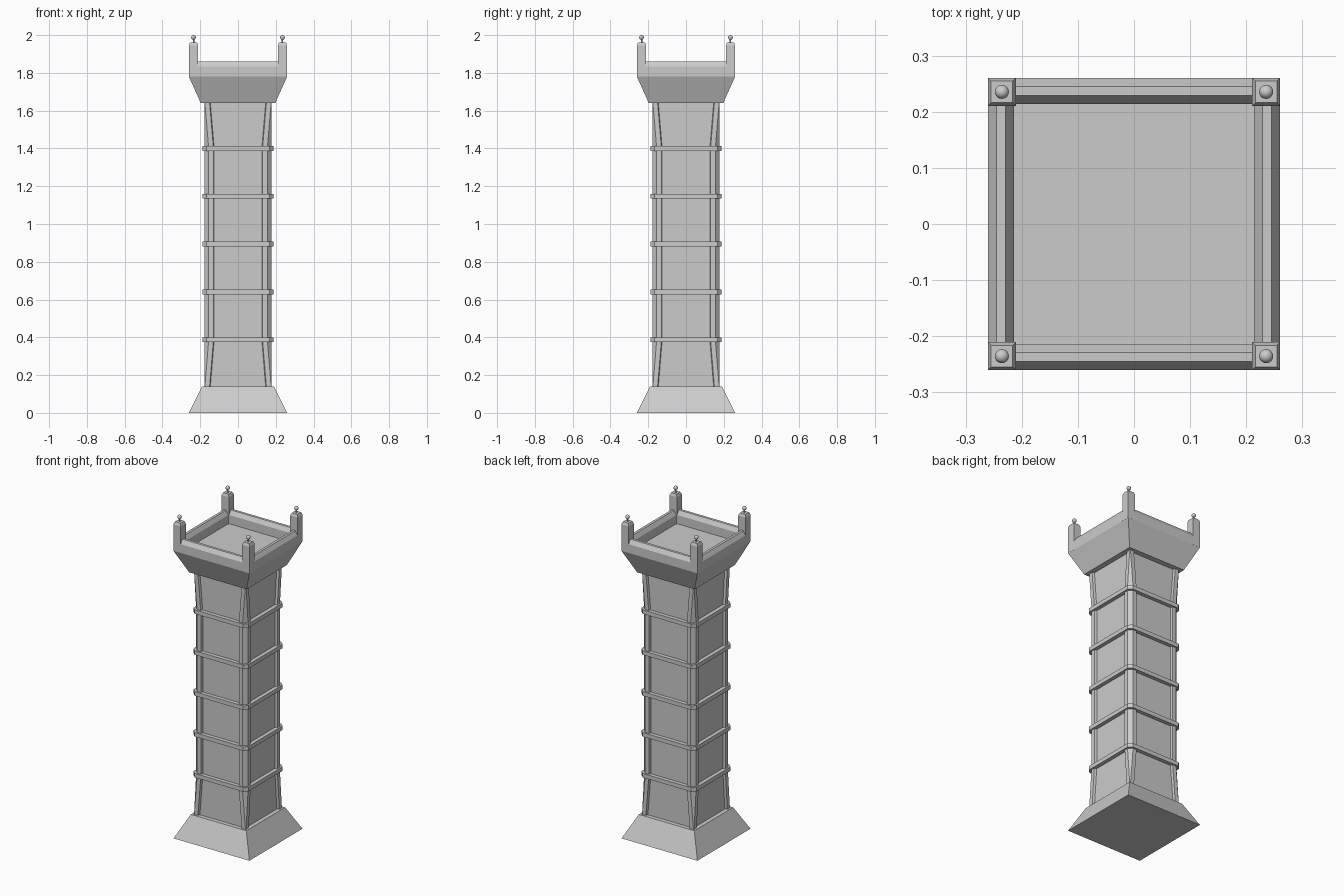
import bpy, bmesh, math

if "Cube" in bpy.data.objects:
    bpy.data.objects.remove(bpy.data.objects["Cube"])

def loft(name, rings):
    """Skin a stack of matching 3D rings and cap both ends."""
    bm = bmesh.new()
    loops = [[bm.verts.new(p) for p in r] for r in rings]
    n = len(rings[0])
    for a, b in zip(loops, loops[1:]):
        for i in range(n):
            j = (i + 1) % n
            bm.faces.new((a[i], a[j], b[j], b[i]))
    bm.faces.new(loops[0][::-1])
    bm.faces.new(loops[-1])
    bmesh.ops.recalc_face_normals(bm, faces=bm.faces)
    me = bpy.data.meshes.new(name)
    bm.to_mesh(me)
    bm.free()
    ob = bpy.data.objects.new(name, me)
    bpy.context.collection.objects.link(ob)
    return ob

def square(h, z, cx=0, cy=0):
    return [(cx + sx * h, cy + sy * h, z)
            for sx, sy in ((-1, -1), (1, -1), (1, 1), (-1, 1))]

def chamfered(h, c, z):
    k = h - c
    return [(-k, -h, z), (k, -h, z), (h, -k, z), (h, k, z),
            (k, h, z), (-k, h, z), (-h, k, z), (-h, -k, z)]

# Plinth and shaft core
loft("plinth", [square(0.26, 0), square(0.19, 0.14)])
loft("shaft", [square(0.164, 0.13), square(0.164, 1.66)])

# Chamfered corner ribs, turning into sharp corners at both ends
def rib_ring(z, shift, sx, sy):
    i, c, o = 0.122 + shift, 0.155 + shift, 0.178
    pts = [(i, 0.15), (i + 0.008, o), (c, o), (o, c), (o, i + 0.008), (0.15, i)]
    return [(sx * x, sy * y, z) for x, y in pts]

corners = [(sx, sy) for sx in (-1, 1) for sy in (-1, 1)]
for n, (sx, sy) in enumerate(corners):
    loft(f"corner_rib_{n}", [rib_ring(z, s, sx, sy) for z, s in
                             ((0.13, 0.021), (0.387, 0), (1.4, 0), (1.65, 0.021))])

# Horizontal bands
for n in range(5):
    z = 0.387 + n * 0.2533
    loft(f"band_{n}", [chamfered(0.188, 0.022, z - 0.0125),
                       chamfered(0.188, 0.022, z + 0.0125)])

# Flared platform with bevelled parapet and sunken floor
loft("platform", [square(h, z) for h, z in
                  ((0.197, 1.64), (0.26, 1.78), (0.26, 1.834), (0.245, 1.86),
                   (0.229, 1.86), (0.214, 1.834), (0.214, 1.78))])

# Corner posts with stems and ball finials
for n, (sx, sy) in enumerate(corners):
    cx, cy = sx * 0.2355, sy * 0.2355
    loft(f"corner_post_{n}", [square(h, z, cx, cy) for h, z in
                              ((0.025, 1.78), (0.025, 1.945), (0.019, 1.96))])
    bpy.ops.mesh.primitive_cylinder_add(vertices=8, radius=0.004, depth=0.03,
                                        location=(cx, cy, 1.97))
    bpy.context.object.name = f"finial_stem_{n}"
    bpy.ops.mesh.primitive_uv_sphere_add(segments=20, ring_count=12, radius=0.0125,
                                         location=(cx, cy, 1.9875))
    bpy.context.object.name = f"finial_ball_{n}"
    bpy.ops.object.shade_smooth_by_angle(angle=math.radians(40))
